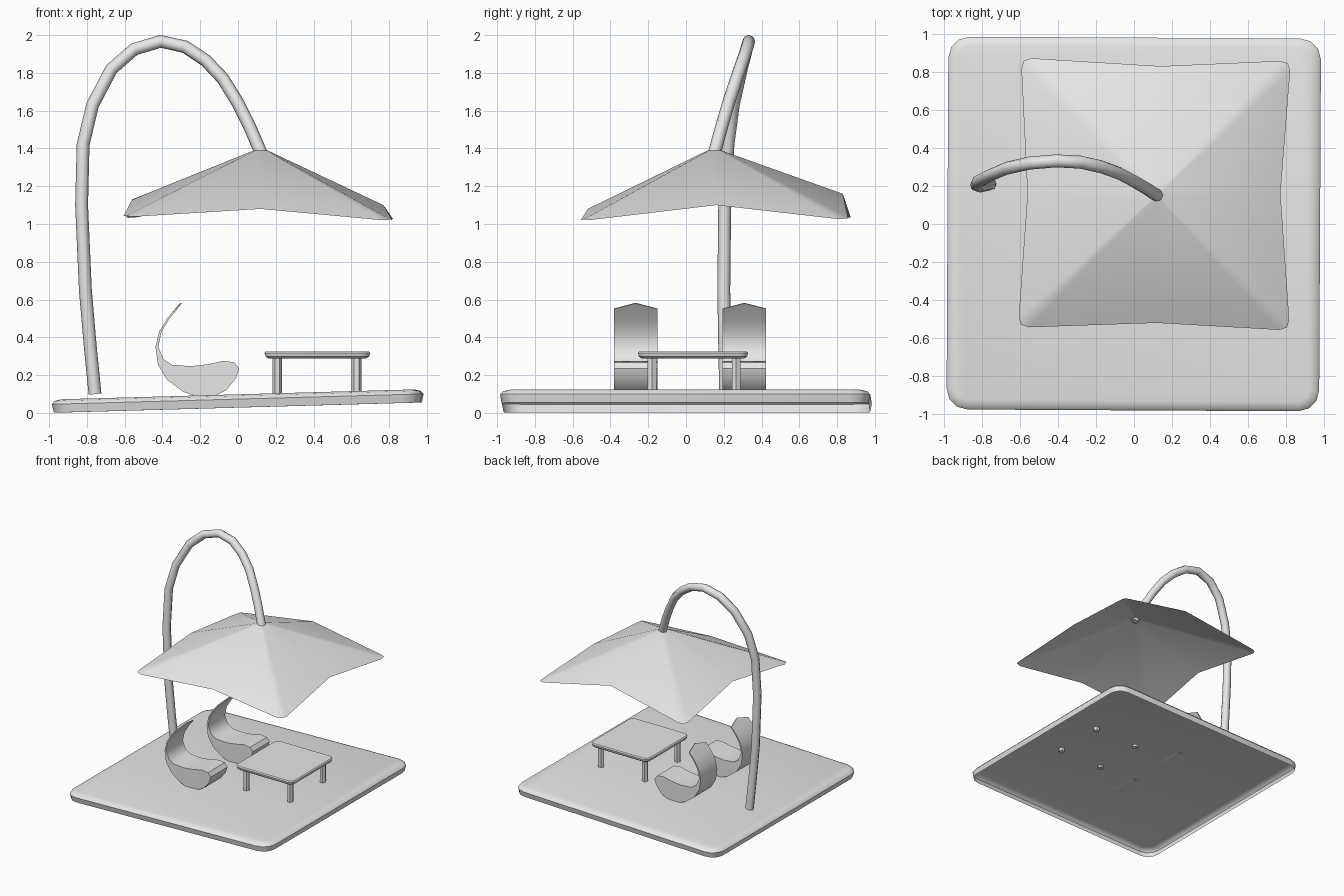
import bpy, bmesh, math
from mathutils import Vector

cube = bpy.data.objects.get("Cube")
if cube:
    bpy.data.objects.remove(cube, do_unlink=True)

grey = bpy.data.materials.new("light_grey")
grey.use_nodes = True
grey.diffuse_color = (0.8, 0.8, 0.8, 1)
grey.node_tree.nodes["Principled BSDF"].inputs["Base Color"].default_value = (0.8, 0.8, 0.8, 1)


def finish(name, bm, angle=35):
    bmesh.ops.recalc_face_normals(bm, faces=bm.faces)
    mesh = bpy.data.meshes.new(name)
    bm.to_mesh(mesh)
    bm.free()
    mesh.materials.append(grey)
    obj = bpy.data.objects.new(name, mesh)
    bpy.context.collection.objects.link(obj)
    bpy.ops.object.select_all(action='DESELECT')
    obj.select_set(True)
    bpy.context.view_layer.objects.active = obj
    bpy.ops.object.shade_smooth_by_angle(angle=math.radians(angle))
    return obj


def loft(name, rings, cap_start=True, cap_end=True, angle=35):
    """Skin a list of closed rings that have equal point counts."""
    bm = bmesh.new()
    rows = [[bm.verts.new(p) for p in ring] for ring in rings]
    n = len(rows[0])
    for a, b in zip(rows, rows[1:]):
        for i in range(n):
            j = (i + 1) % n
            bm.faces.new((a[i], a[j], b[j], b[i]))
    if cap_start:
        bm.faces.new(rows[0][::-1])
    if cap_end:
        bm.faces.new(rows[-1])
    return finish(name, bm, angle)


def rounded_ring(cx, cy, hx, hy, r, z, segs=3):
    ring = []
    for k, (sx, sy) in enumerate(((1, 1), (-1, 1), (-1, -1), (1, -1))):
        for s in range(segs + 1):
            a = math.pi / 2 * (k + s / segs)
            ring.append((cx + sx * (hx - r) + r * math.cos(a),
                         cy + sy * (hy - r) + r * math.sin(a), z))
    return ring


# Floor slab: a slightly tilted shell, open underneath
slab = loft("floor_slab", [rounded_ring(0, 0, 0.98 - d, 0.98 - d, 0.11 - d, z)
                           for d, z in ((0.01, 0), (0, 0.045), (0.015, 0.062), (0.05, 0.07))],
            cap_start=False, angle=50)
slab.location.z = 0.028
slab.rotation_euler = (0, math.radians(-1.6), math.radians(-0.3))

# Table top and legs
loft("table_top", [rounded_ring(0.42, 0.037, 0.28 - d, 0.292 - d, 0.05 - d, z)
                   for d, z in ((0.022, 0.287), (0.006, 0.298), (0, 0.318), (0.008, 0.326))])
for x in (0.208, 0.628):
    for y in (-0.18, 0.265):
        loft("table_leg", [[(x + 0.026 * math.cos(i * math.pi / 3),
                             y + 0.026 * math.sin(i * math.pi / 3), z) for i in range(6)]
                           for z in (0.085, 0.292)])

# Lounge chairs: bowl seat sweeping up into a thin pointed back
seat_profile = [(-0.33, 0.553), (-0.375, 0.5), (-0.418, 0.43), (-0.437, 0.35), (-0.424, 0.255),
                (-0.375, 0.175), (-0.29, 0.112), (-0.235, 0.092), (-0.12, 0.092), (-0.06, 0.122),
                (-0.01, 0.185), (0.006, 0.235), (-0.02, 0.268), (-0.08, 0.275), (-0.16, 0.257),
                (-0.25, 0.247), (-0.35, 0.255), (-0.395, 0.285), (-0.422, 0.35),
                (-0.405, 0.43), (-0.365, 0.495), (-0.322, 0.55)]
for cy in (-0.267, 0.309):
    rings = []
    for side in (-1, 0, 1):
        ring = [(x, cy + side * 0.115, z) for x, z in seat_profile]
        if side == 0:
            for i in (0, -1):
                x, y, z = ring[i]
                ring[i] = (x + 0.024, y, z + 0.03)
        rings.append(ring)
    loft("lounge_chair", rings, angle=40)

# Arched pole
path = [(-0.757, 0.21, 0.1), (-0.782, 0.205, 0.35), (-0.808, 0.2, 0.65), (-0.828, 0.205, 1.1),
        (-0.82, 0.222, 1.42), (-0.77, 0.25, 1.63), (-0.67, 0.293, 1.82), (-0.55, 0.32, 1.925),
        (-0.41, 0.332, 1.967), (-0.28, 0.325, 1.938), (-0.17, 0.3, 1.865), (-0.08, 0.267, 1.77),
        (0.0, 0.225, 1.64), (0.06, 0.19, 1.52), (0.122, 0.15, 1.375)]
path = [Vector(p) for p in path]
rings = []
for i, p in enumerate(path):
    t = (path[min(i + 1, len(path) - 1)] - path[max(i - 1, 0)]).normalized()
    u = Vector((0, 1, 0)).cross(t).normalized()
    v = t.cross(u)
    rings.append([p + 0.034 * (u * math.cos(a) + v * math.sin(a))
                  for a in (k * math.pi / 4 for k in range(8))])
loft("arched_pole", rings, angle=50)

# Canopy: single sheet with rounded corners and raised edge middles
apex = Vector((0.12, 0.15, 1.39))
corners = [Vector(p) for p in ((-0.61, -0.545, 1.035), (0.82, -0.56, 1.015),
                               (0.825, 0.86, 1.02), (-0.595, 0.875, 1.025))]
middles = [Vector(p) for p in ((0.12, -0.52, 1.08), (0.77, 0.16, 1.1),
                               (0.14, 0.83, 1.16), (-0.56, 0.16, 1.13))]
edge = []
for i, c in enumerate(corners):
    edge += [c.lerp(middles[i - 1], 0.08), c.lerp(apex, 0.022),
             c.lerp(middles[i], 0.08), middles[i]]
crown = []
for p in edge:
    d = Vector((p.x - apex.x, p.y - apex.y, 0)).normalized()
    crown.append(apex + d * 0.035)
loft("canopy", [edge, crown], cap_start=False, angle=50)
